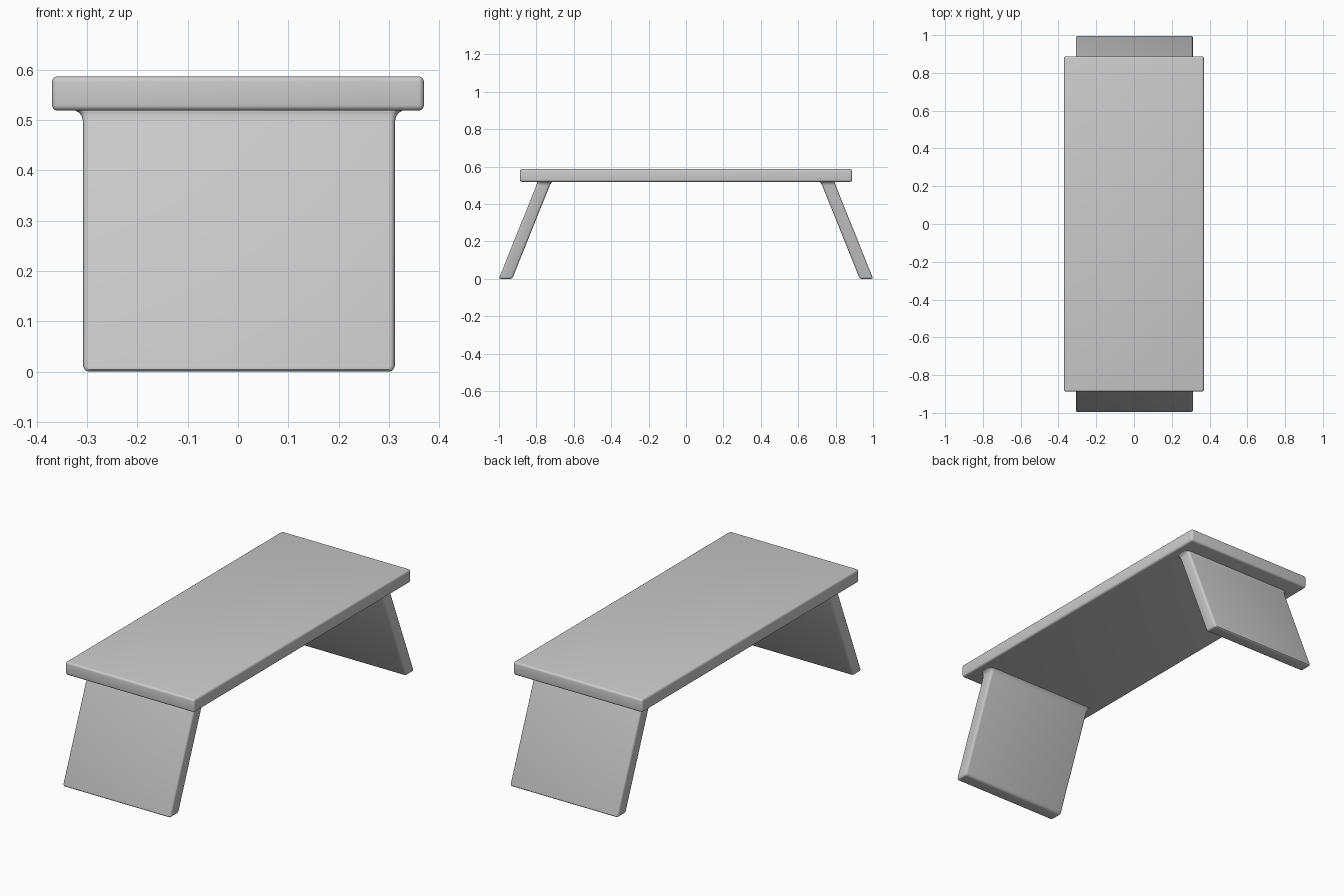
import bpy, bmesh, math

if "Cube" in bpy.data.objects:
    bpy.data.objects.remove(bpy.data.objects["Cube"])


def finish(name, bm):
    bmesh.ops.recalc_face_normals(bm, faces=bm.faces)
    me = bpy.data.meshes.new(name)
    bm.to_mesh(me)
    bm.free()
    ob = bpy.data.objects.new(name, me)
    bpy.context.collection.objects.link(ob)
    bpy.ops.object.select_all(action='DESELECT')
    ob.select_set(True)
    bpy.context.view_layer.objects.active = ob
    bpy.ops.object.shade_smooth_by_angle(angle=math.radians(40))
    return ob


def rounded_rect(hx, hy, r, steps=4):
    pts = []
    for k, (sx, sy) in enumerate([(1, 1), (-1, 1), (-1, -1), (1, -1)]):
        for i in range(steps + 1):
            a = math.pi / 2 * (k + i / steps)
            pts.append((sx * (hx - r) + r * math.cos(a), sy * (hy - r) + r * math.sin(a)))
    return pts


# Table top: slab with softened edges
bm = bmesh.new()
bmesh.ops.create_cube(bm, size=1)
bmesh.ops.scale(bm, vec=(0.74, 1.776, 0.068), verts=bm.verts)
bmesh.ops.translate(bm, vec=(0, 0, 0.553), verts=bm.verts)
bmesh.ops.bevel(bm, geom=bm.edges[:], offset=0.011, segments=4, profile=0.5, affect='EDGES')
finish("table_top", bm)

# Splayed panel legs: (height, outward growth), rounded foot and flared joint at the top
sections = [(0.0, -0.011), (0.001, -0.007), (0.004, -0.003), (0.011, 0.0),
            (0.498, 0.0), (0.508, 0.003), (0.515, 0.008), (0.519, 0.015), (0.525, 0.015)]
bm = bmesh.new()
rings = []
for z, grow in sections:
    y_mid = -0.965 + 0.402 * z
    gy = grow if grow < 0 else grow * 0.4
    rings.append([bm.verts.new((0.002 + x, y_mid + y, z))
                  for x, y in rounded_rect(0.31 + grow, 0.036 + gy, 0.012 + grow)])
for a, b in zip(rings, rings[1:]):
    n = len(a)
    for i in range(n):
        bm.faces.new((a[i], a[(i + 1) % n], b[(i + 1) % n], b[i]))
bm.faces.new(rings[0])
bm.faces.new(rings[-1])
legs = finish("panel_legs", bm)
mirror = legs.modifiers.new("Mirror", 'MIRROR')
mirror.use_axis = (False, True, False)
